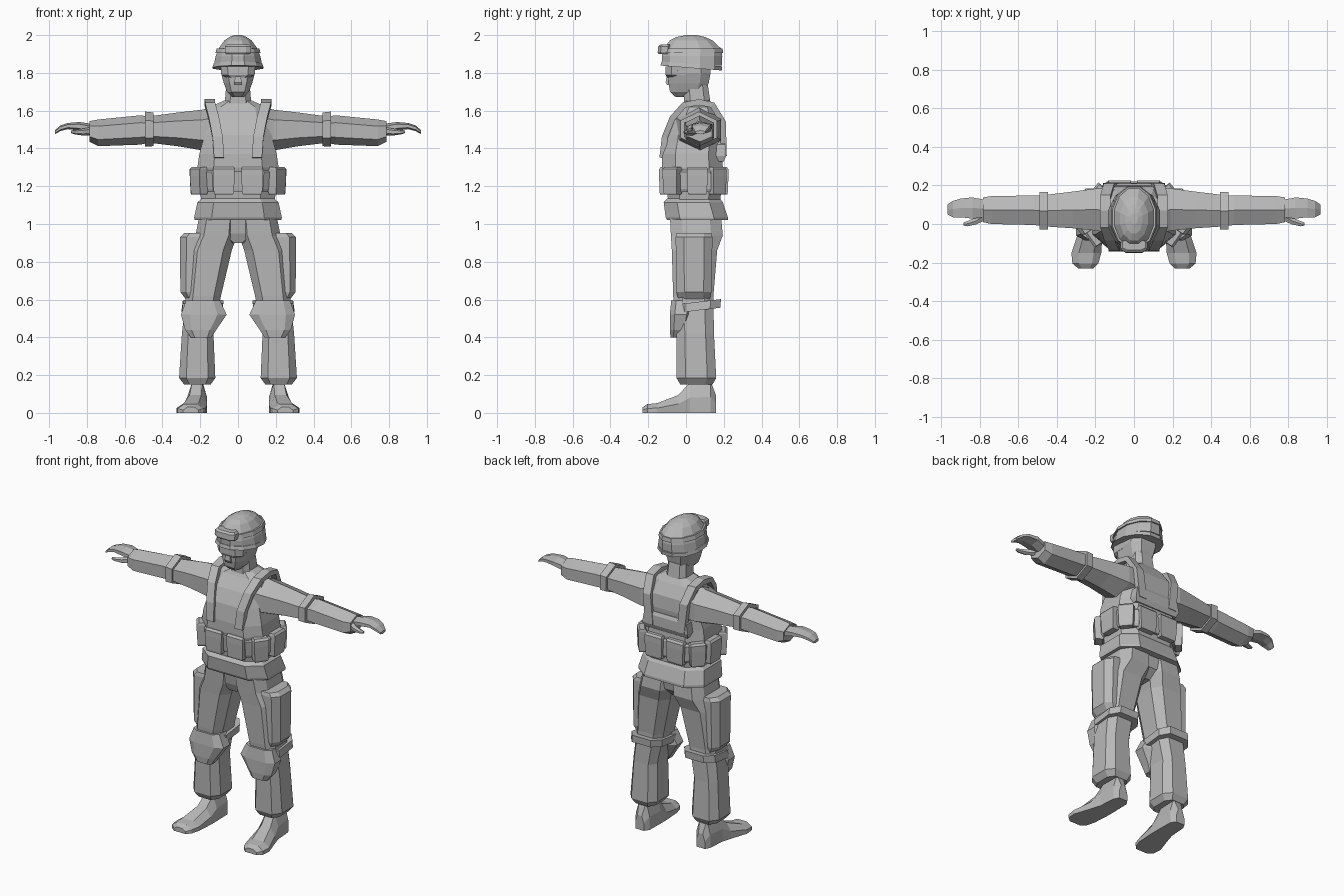
import bpy, bmesh, math
from mathutils import Vector, Matrix

grey = bpy.data.materials.new("plain grey")
grey.diffuse_color = (0.48, 0.48, 0.48, 1)

# Unit cross-sections, scaled to the extents of each ring
def ngon(n, turn=0.0):
    pts = [(math.cos(2 * math.pi * i / n + turn), math.sin(2 * math.pi * i / n + turn)) for i in range(n)]
    mx, my = max(abs(p[0]) for p in pts), max(abs(p[1]) for p in pts)
    return [(p[0] / mx, p[1] / my) for p in pts]

BLOCK = [(1, -.55), (1, .55), (.6, 1), (-.6, 1), (-1, .55), (-1, -.55), (-.6, -1), (.6, -1)]
LIMB = ngon(6, math.pi / 6)
BOX = [(1, -1), (1, 1), (-1, 1), (-1, -1)]
SOLED = [(-1, -1), (1, -1), (1, 0), (.5, 1), (-.5, 1), (-1, 0)]
ROUND = ngon(12, math.pi / 12)


def finish(name, bm, mirror=False):
    bmesh.ops.recalc_face_normals(bm, faces=bm.faces)
    me = bpy.data.meshes.new(name)
    bm.to_mesh(me)
    bm.free()
    me.materials.append(grey)
    ob = bpy.data.objects.new(name, me)
    bpy.context.collection.objects.link(ob)
    if mirror:
        ob.modifiers.new("mirror", 'MIRROR').use_mirror_merge = False
    return ob


def skin(bm, rings):
    vs = [[bm.verts.new(p) for p in r] for r in rings]
    n = len(vs[0])
    for r, s in zip(vs, vs[1:]):
        for i in range(n):
            bm.faces.new((r[i], r[(i + 1) % n], s[(i + 1) % n], s[i]))
    bm.faces.new(vs[0])
    bm.faces.new(vs[-1])


# Loft rings (position, a0, a1, b0, b1) along an axis
def loft(name, rings, shape=BLOCK, axis='z', mirror=False, tilt=0.0):
    out = []
    for p, a0, a1, b0, b1 in rings:
        ring = []
        for u, v in shape:
            a = (a0 + a1) / 2 + u * (a1 - a0) / 2
            b = (b0 + b1) / 2 + v * (b1 - b0) / 2
            q = p + tilt * b
            ring.append({'z': (a, b, q), 'x': (q, a, b), 'y': (a, q, b)}[axis])
        out.append(ring)
    bm = bmesh.new()
    skin(bm, out)
    return finish(name, bm, mirror)


# Symmetric loft: (z, half width, y0, y1)
def body(name, rings, shape=BLOCK, tilt=0.0):
    return loft(name, [(z, -w, w, y0, y1) for z, w, y0, y1 in rings], shape, tilt=tilt)


# Head, neck and face
body("neck", [(1.58, .085, -.02, .15), (1.64, .07, -.01, .13), (1.74, .062, -.01, .115)])
body("head", [(1.672, .03, -.055, .03), (1.70, .058, -.085, .10), (1.745, .075, -.092, .12),
              (1.80, .09, -.095, .13), (1.86, .09, -.09, .13)])
loft("nose", [(1.735, -.02, .02, -.10, -.06), (1.75, -.02, .02, -.108, -.06), (1.80, -.01, .01, -.10, -.06)], BOX)
body("eyewear", [(1.775, .06, -.10, .02), (1.79, .088, -.108, .03), (1.835, .092, -.108, .03)])

# Helmet with flared rim and goggles
body("helmet_rim", [(1.828, .135, -.135, .19), (1.85, .128, -.13, .192)], ROUND, tilt=-.08)
body("helmet", [(1.84, .128, -.125, .19), (1.89, .118, -.128, .192), (1.93, .102, -.118, .185),
                (1.972, .072, -.085, .14), (1.99, .045, -.05, .10), (2.0, .02, 0, .055)], ROUND)
loft("goggles", [(1.90, -.065, .065, -.145, -.08), (1.91, -.07, .07, -.15, -.08),
                 (1.94, -.07, .07, -.147, -.08), (1.95, -.06, .06, -.135, -.08)])
body("goggle_strap", [(1.905, .12, -.132, .197), (1.93, .112, -.128, .193)], ROUND)

# Torso, jacket hem and pelvis
body("torso", [(1.08, .19, -.09, .18), (1.17, .20, -.10, .185), (1.30, .215, -.128, .195),
               (1.37, .205, -.127, .19), (1.47, .178, -.11, .198), (1.55, .17, -.072, .19),
               (1.62, .15, -.02, .15), (1.655, .07, .0, .125)])
body("jacket_hem", [(1.02, .23, -.10, .222), (1.035, .232, -.108, .222), (1.115, .215, -.118, .195),
                    (1.135, .19, -.10, .18)])
body("pelvis", [(.90, .04, -.05, .12), (.95, .12, -.07, .17), (1.05, .20, -.085, .185)])
body("back_panel", [(1.33, .15, .1, .20), (1.36, .16, .1, .212), (1.42, .15, .1, .21), (1.44, .13, .1, .2)], BOX)

# Shoulder straps: a ribbon running front to back
path = [Vector(p) for p in [(.10, -.125, 1.35), (.108, -.112, 1.46), (.128, -.072, 1.56), (.148, -.01, 1.63),
                            (.15, .07, 1.645), (.148, .14, 1.63), (.13, .195, 1.54), (.11, .20, 1.36)]]
rings = []
for i, p in enumerate(path):
    t = path[min(i + 1, len(path) - 1)] - path[max(i - 1, 0)]
    n = Vector((0, -t.z, t.y)).normalized() * .016
    w = Vector((.027, 0, 0))
    rings.append([p + w + n, p - w + n, p - w - n, p + w - n])
bm = bmesh.new()
skin(bm, rings)
finish("shoulder_strap", bm, True)

# Belt and its ring of pouches (x, y, width, turn from front, depth)
body("belt", [(1.17, .215, -.112, .20), (1.185, .222, -.115, .205), (1.275, .228, -.125, .205),
              (1.285, .215, -.12, .20)])
pouches = [(.075, -.118, .115, 0, .05), (.205, -.07, .09, 55, .06), (.228, .06, .11, 90, .055),
           (.195, .165, .09, 130, .05), (.075, .20, .12, 180, .05)]
bm = bmesh.new()
for x, y, w, turn, d in pouches:
    m = Matrix.Translation((x, y, 0)) @ Matrix.Rotation(math.radians(turn), 4, 'Z')
    prof = [(1.155, .42, .36), (1.165, .46, .42), (1.255, .5, .5), (1.29, .5, .5), (1.302, .46, .3)]
    skin(bm, [[m @ Vector((u * w * hw, v * d * hd, z)) for u, v in BOX] for z, hw, hd in prof])
finish("belt_pouches", bm, True)

# Arms, sleeve bands and hands
loft("arm", [(.10, -.06, .18, 1.38, 1.63), (.19, -.035, .185, 1.39, 1.605), (.32, -.022, .168, 1.412, 1.59),
             (.47, -.012, .15, 1.43, 1.57), (.52, -.005, .148, 1.42, 1.575), (.74, 0, .145, 1.412, 1.553),
             (.785, .01, .138, 1.435, 1.545)], LIMB, 'x', True)
loft("sleeve_band", [(.447, -.028, .165, 1.412, 1.59), (.492, -.028, .165, 1.41, 1.595)], LIMB, 'x', True)
loft("hand", [(.77, .035, .125, 1.47, 1.53), (.84, .028, .138, 1.495, 1.54), (.90, .035, .132, 1.502, 1.535),
              (.94, .035, .12, 1.492, 1.522), (.97, .05, .10, 1.475, 1.495)], LIMB, 'x', True)
loft("thumb", [(.77, .02, .07, 1.47, 1.515), (.82, -.002, .035, 1.468, 1.505),
               (.865, -.012, .015, 1.475, 1.498), (.885, -.008, .008, 1.482, 1.495)], LIMB, 'x', True)

# Trouser legs with large side pockets
loft("trouser_leg", [(1.04, .0, .205, -.085, .185), (.94, .005, .225, -.08, .195), (.86, .033, .26, -.075, .165),
                     (.62, .09, .275, -.068, .145), (.42, .13, .297, -.05, .148), (.185, .12, .312, -.05, .16),
                     (.15, .145, .285, -.03, .14)], mirror=True)
loft("thigh_pocket", [(.60, .17, .275, -.04, .125), (.64, .16, .305, -.05, .135), (.93, .13, .308, -.055, .14),
                      (.952, .13, .285, -.05, .135)], mirror=True)

# Knee pads with straps behind the knee
loft("knee_pad", [(.40, .14, .25, -.082, -.01), (.44, .115, .28, -.086, .01), (.52, .06, .302, -.086, .03),
                  (.595, .095, .275, -.078, .04)], mirror=True)
loft("knee_strap", [(.535, .08, .298, -.06, .182), (.58, .078, .292, -.06, .185)], mirror=True, tilt=.12)

# Boots
loft("boot", [(.16, .185, .245, 0, .09), (.13, .165, .262, 0, .17), (.02, .163, .27, 0, .16),
              (-.04, .163, .288, 0, .095), (-.15, .17, .325, 0, .052), (-.205, .185, .32, 0, .046),
              (-.23, .21, .29, 0, .03)], SOLED, 'y', True)
